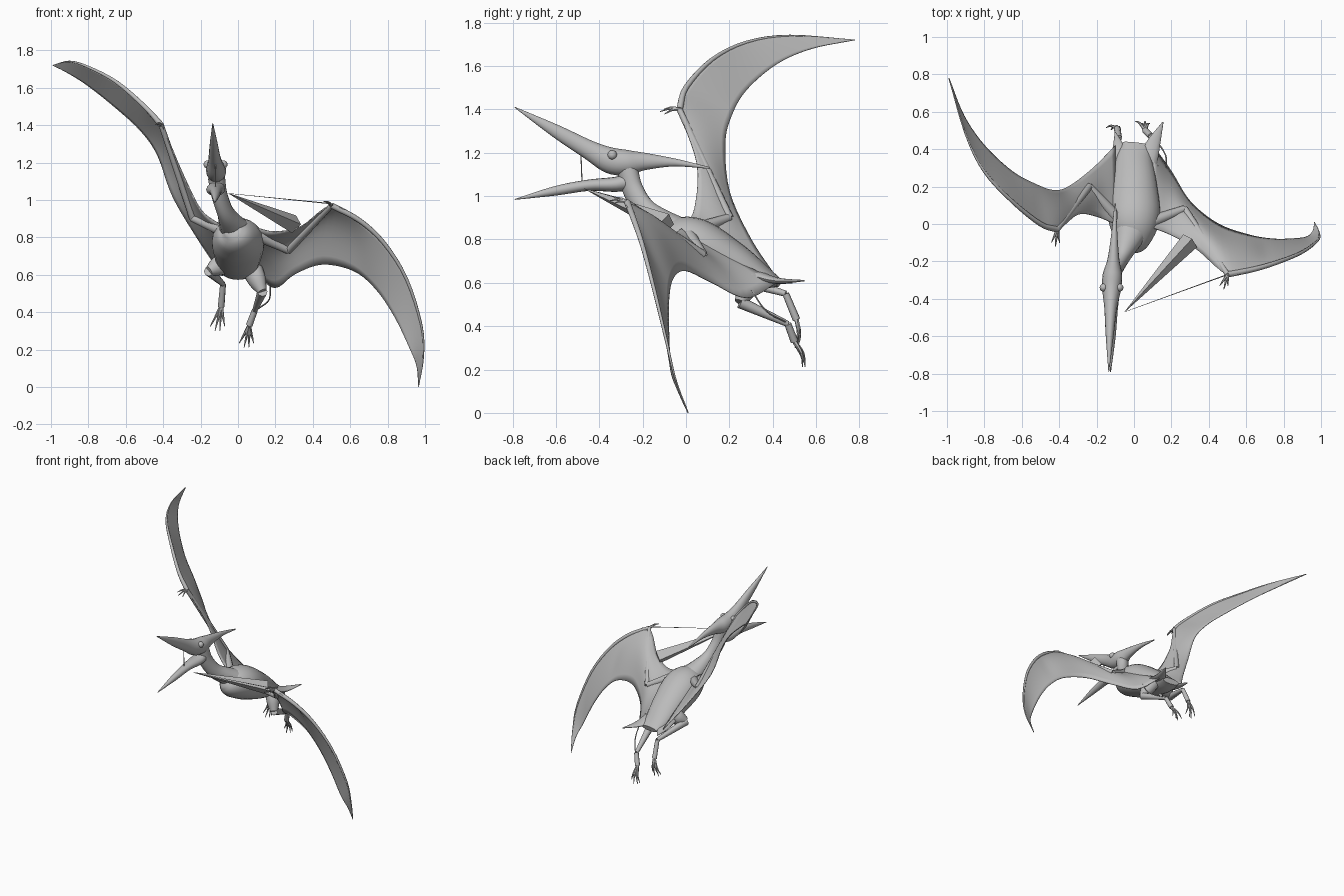
import bpy, bmesh, math
from mathutils import Vector

if "Cube" in bpy.data.objects:
    bpy.data.objects.remove(bpy.data.objects["Cube"])

grey = bpy.data.materials.new("stone grey")
grey.use_nodes = True
GREY = (0.5, 0.5, 0.5, 1)
grey.diffuse_color = GREY
grey.node_tree.nodes["Principled BSDF"].inputs["Base Color"].default_value = GREY


def spline(points, steps):
    """Catmull-Rom through points of any dimension."""
    pts = [Vector(p) for p in points]
    pts = [pts[0] * 2 - pts[1]] + pts + [pts[-1] * 2 - pts[-2]]
    out = []
    for a, b, c, d in zip(pts, pts[1:], pts[2:], pts[3:]):
        for k in range(steps):
            t = k / steps
            out.append(0.5 * (2 * b + (c - a) * t + (2 * a - 5 * b + 4 * c - d) * t * t
                              + (3 * b - a - 3 * c + d) * t ** 3))
    return out + [pts[-2]]


def finish(name, bm, angle=50):
    bmesh.ops.recalc_face_normals(bm, faces=bm.faces)
    mesh = bpy.data.meshes.new(name)
    bm.to_mesh(mesh)
    bm.free()
    mesh.materials.append(grey)
    obj = bpy.data.objects.new(name, mesh)
    bpy.context.collection.objects.link(obj)
    bpy.ops.object.select_all(action="DESELECT")
    obj.select_set(True)
    bpy.context.view_layer.objects.active = obj
    bpy.ops.object.shade_smooth_by_angle(angle=math.radians(angle))
    return obj


def loft(name, sections, sides=16, steps=5):
    """Oval rings along a path; each section is x, y, z, half width, half height."""
    path = spline(sections, steps)
    centres = [Vector(p[:3]) for p in path]
    bm = bmesh.new()
    rings = []
    for i, p in enumerate(path):
        along = (centres[min(i + 1, len(path) - 1)] - centres[max(i - 1, 0)]).normalized()
        side = along.cross(Vector((0, 0, 1)))
        side = side.normalized() if side.length > 0.05 else Vector((1, 0, 0))
        up = side.cross(along)
        w, h = max(p[3], 0.001), max(p[4], 0.001)
        rings.append([bm.verts.new(centres[i] + side * w * math.cos(a) + up * h * math.sin(a))
                      for a in (math.tau * k / sides for k in range(sides))])
    for r, s in zip(rings, rings[1:]):
        for k in range(sides):
            n = (k + 1) % sides
            bm.faces.new((r[k], r[n], s[n], s[k]))
    bm.faces.new(rings[0])
    bm.faces.new(rings[-1])
    return finish(name, bm)


def tube(name, points, r0, r1, sides=8, steps=4):
    """Round tapering limb through the points."""
    n = len(points) - 1
    rad = [r0 + (r1 - r0) * i / n for i in range(n + 1)]
    return loft(name, [(*p, r, r) for p, r in zip(points, rad)], sides, steps)


def membrane(name, lead, trail, bulge, rows=10):
    """Thin skin between a leading and a trailing edge, bulging near the elbow."""
    bm = bmesh.new()
    grid = []
    edges = list(zip(spline(lead, 5), spline(trail, 5)))
    for i, (a, b) in enumerate(edges):
        lift = max(0, math.sin(math.tau * i / (len(edges) - 1)))
        grid.append([bm.verts.new(a.lerp(b, k / rows)
                                  + Vector(bulge) * lift * math.sin(math.pi * k / rows))
                     for k in range(rows + 1)])
    for r, s in zip(grid, grid[1:]):
        for k in range(rows):
            bm.faces.new((r[k], r[k + 1], s[k + 1], s[k]))
    obj = finish(name, bm)
    skin = obj.modifiers.new("thickness", "SOLIDIFY")
    skin.thickness = 0.006
    skin.offset = 0


def wing(side, lead, trail, shoulder, elbow, claw, bulge):
    wrist = lead[3]
    membrane(side + "_wing_membrane", lead, trail, bulge)
    tube(side + "_upper_arm", [shoulder, Vector(shoulder).lerp(Vector(elbow), .5), elbow], .035, .02)
    tube(side + "_forearm", [elbow, Vector(elbow).lerp(Vector(wrist), .5), wrist], .02, .014)
    tube(side + "_wing_finger", lead[3:], .016, .002)
    for k in (-1, 0, 1):
        end = Vector(claw) + Vector((.022 * k, .02 * abs(k), -.012 * k))
        mid = Vector(wrist).lerp(end, .5) + Vector((0, 0, .008))
        tube(side + "_hand_claw", [wrist, mid, end], .01, .002, 6)


def leg(side, hip, knee, ankle, foot, toe):
    loft(side + "_thigh", [(*hip, .05, .06), (*Vector(hip).lerp(Vector(knee), .5), .045, .05),
                           (*knee, .026, .026)], 12)
    tube(side + "_shin", [knee, Vector(knee).lerp(Vector(ankle), .5), ankle], .028, .014)
    tube(side + "_foot", [ankle, foot], .016, .018)
    for k in range(4):
        end = Vector(toe) + Vector((.026 * (k - 1.5), -.012 * (k % 2), .022 * abs(k - 1.5)))
        mid = Vector(foot).lerp(end, .55) + Vector((0, .012, 0))
        tube(side + "_toe", [foot, mid, end], .011, .002, 6)


# Body, neck and head
loft("body", [(-.03, -.13, .84, .04, .04), (-.01, -.08, .81, .1, .09), (0, .04, .78, .14, .12),
              (0, .2, .7, .125, .1), (0, .33, .635, .1, .065), (.01, .43, .6, .07, .02)], 24)
loft("neck", [(-.115, -.27, 1.12, .045, .05), (-.1, -.245, 1.03, .04, .05),
              (-.07, -.19, .94, .042, .052), (-.04, -.11, .88, .065, .06), (0, 0, .82, .1, .07)])
loft("upper_beak_and_crest", [
    (-.135, -.79, 1.41, .002, .002), (-.13, -.6, 1.3, .021, .03), (-.125, -.45, 1.215, .034, .044),
    (-.12, -.35, 1.165, .05, .06), (-.115, -.27, 1.155, .052, .058), (-.11, -.19, 1.16, .032, .04),
    (-.105, -.05, 1.155, .016, .018), (-.1, .11, 1.13, .004, .004)])
loft("lower_beak", [(-.125, -.79, .985, .002, .002), (-.12, -.6, 1.025, .022, .022),
                    (-.12, -.45, 1.05, .034, .026), (-.12, -.32, 1.055, .05, .035),
                    (-.11, -.24, 1.075, .035, .04)])
tube("mouth_strand", [(-.12, -.48, 1.07), (-.12, -.485, 1.2)], .003, .003, 6)
for s in (-1, 1):
    bm = bmesh.new()
    bmesh.ops.create_uvsphere(bm, u_segments=12, v_segments=8, radius=.022)
    bmesh.ops.translate(bm, verts=bm.verts, vec=(-.12 + s * .042, -.34, 1.19))
    finish("eye", bm)

# Raised right wing
wing("right",
     [(-.1, 0, .87), (-.2, .04, .95), (-.3, .05, 1.15), (-.41, -.03, 1.4), (-.5, 0, 1.5),
      (-.65, .12, 1.63), (-.8, .28, 1.71), (-.9, .48, 1.74), (-.99, .78, 1.72)],
     [(-.1, .42, .62), (-.22, .3, .8), (-.35, .2, 1.02), (-.43, .18, 1.24), (-.52, .21, 1.37),
      (-.65, .28, 1.49), (-.8, .42, 1.61), (-.91, .58, 1.68), (-.99, .78, 1.72)],
     (-.09, .03, .84), (-.24, .2, .9), (-.42, -.12, 1.39), (.03, .01, -.02))

# Lowered left wing
wing("left",
     [(.1, -.02, .85), (.2, -.06, .83), (.34, -.14, .86), (.5, -.27, .97), (.65, -.24, .89),
      (.78, -.2, .77), (.9, -.15, .58), (.98, -.09, .33), (.99, -.05, .16), (.965, .01, 0)],
     [(.1, .42, .6), (.2, .28, .53), (.3, .12, .6), (.45, 0, .655), (.62, -.06, .62),
      (.74, -.08, .52), (.84, -.08, .37), (.92, -.07, .2), (.955, -.04, .11), (.965, .01, 0)],
     (.09, .01, .82), (.27, .08, .73), (.48, -.35, .98), (0, .02, .06))

# Legs and tail skin
leg("right", (-.08, .26, .66), (-.155, .22, .62), (-.08, .46, .55), (-.09, .51, .43), (-.11, .515, .29))
leg("left", (.08, .3, .62), (.13, .25, .51), (.09, .47, .41), (.06, .5, .33), (.045, .55, .2))
loft("left_tail_point", [(.06, .3, .64, .06, .03), (.1, .42, .61, .04, .015), (.155, .545, .61, .003, .003)], 12)
loft("right_tail_point", [(-.06, .3, .64, .06, .03), (-.08, .4, .61, .035, .015), (-.1, .49, .6, .003, .003)], 12)
tube("left_ankle_cord", [(.17, .3, .57), (.168, .37, .47), (.11, .46, .42)], .004, .004, 6)

# Stretched web and cord from the jaw to the left wing
tube("stretched_web", [(-.05, -.47, 1.035), (.3, -.09, .87)], .001, .05, 4, 1)
tube("stretched_cord", [(-.05, -.47, 1.035), (.5, -.27, .98)], .001, .003, 4, 1)
